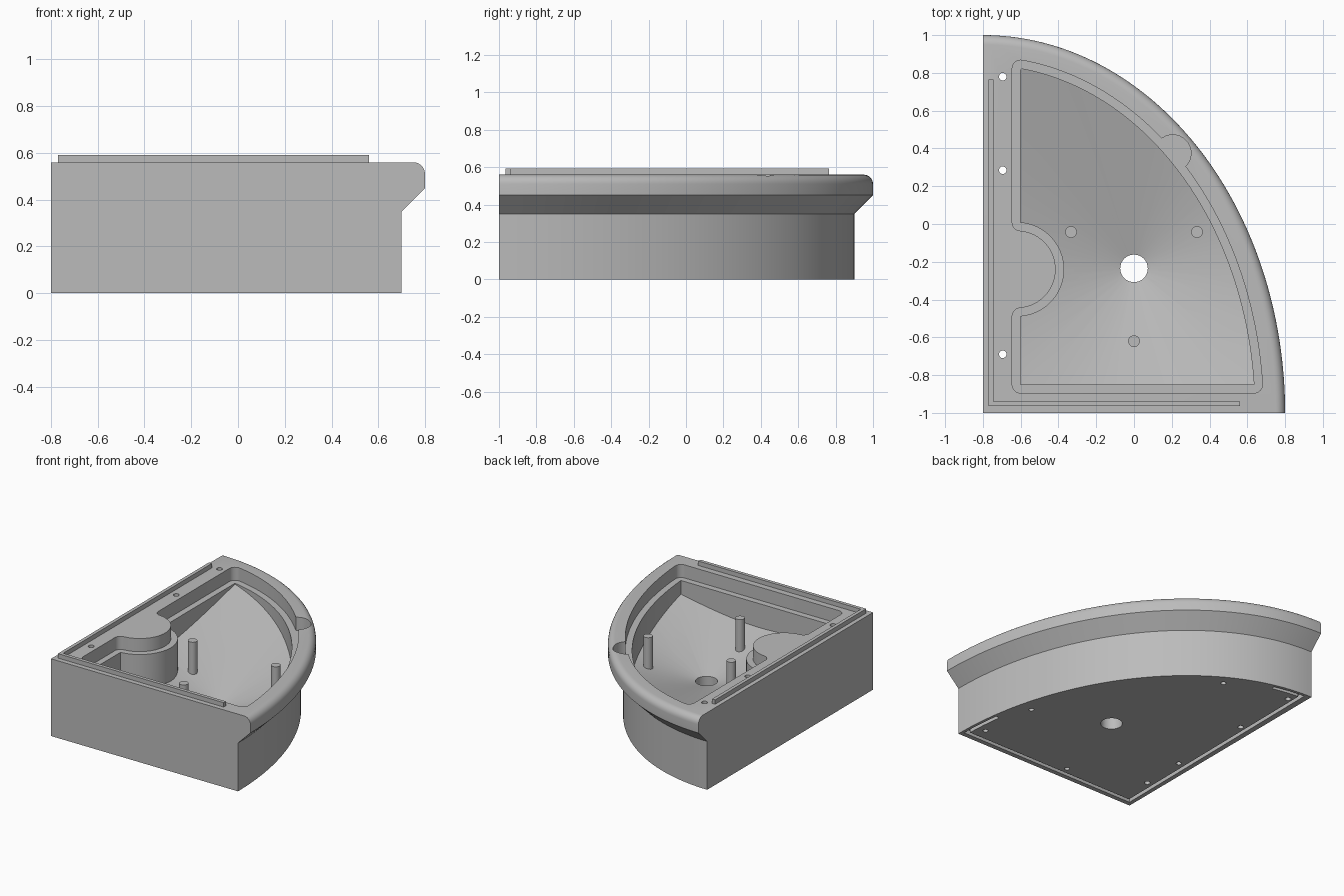
import bpy, bmesh, math
from mathutils import Vector

if "Cube" in bpy.data.objects:
    bpy.data.objects.remove(bpy.data.objects["Cube"])

CORNER = Vector((-0.8, -1.0))   # square corner of the quarter-oval plan
DRAIN = Vector((0, -0.235))
TOP, LEDGE = 0.56, 0.465

grey = bpy.data.materials.new("plain grey")
grey.use_nodes = True
grey.diffuse_color = (0.5, 0.5, 0.5, 1)
grey.node_tree.nodes["Principled BSDF"].inputs["Base Color"].default_value = grey.diffuse_color


def finish(name, bm):
    bmesh.ops.recalc_face_normals(bm, faces=bm.faces)
    mesh = bpy.data.meshes.new(name)
    bm.to_mesh(mesh)
    bm.free()
    mesh.materials.append(grey)
    obj = bpy.data.objects.new(name, mesh)
    bpy.context.collection.objects.link(obj)
    return obj


def stack(name, rings):
    """Solid from matching rings, each (list of 2D points, height)."""
    bm = bmesh.new()
    loops = [[bm.verts.new((p[0], p[1], z)) for p in pts] for pts, z in rings]
    for low, high in zip(loops, loops[1:]):
        for i in range(len(low)):
            j = (i + 1) % len(low)
            bm.faces.new((low[i], low[j], high[j], high[i]))
    bm.faces.new(loops[0])
    bm.faces.new(loops[-1])
    return finish(name, bm)


def prism(name, pts, low, high):
    return stack(name, [(pts, low), (pts, high)])


def circle(centre, r, n=32):
    return [Vector((centre[0] + r * math.cos(2 * math.pi * i / n),
                    centre[1] + r * math.sin(2 * math.pi * i / n))) for i in range(n)]


def oval(inset, start=0.0, end=math.pi / 2, n=64):
    """Points on the oval edge, running from angle start to end."""
    a, b = 1.6 - inset, 2.0 - inset
    angles = [start + (end - start) * i / n for i in range(n + 1)]
    return [CORNER + Vector((a * math.cos(t), b * math.sin(t))) for t in angles]


def grow(pts, d):
    """Offset a counter-clockwise outline outwards with rounded corners."""
    out, n = [], len(pts)
    for i, p in enumerate(pts):
        e1, e2 = p - pts[i - 1], pts[(i + 1) % n] - p
        a1 = math.atan2(-e1.x, e1.y)
        turn = math.atan2(e1.x * e2.y - e1.y * e2.x, e1.dot(e2))
        steps = 8 if turn > 0.3 else 0
        for k in range(steps + 1):
            t = a1 + turn * (k / steps if steps else 0.5) + math.pi
            out.append(p - d * Vector((math.cos(t), math.sin(t))))
    return out


def strip(path, half):
    """Outline of a narrow band with mitred bends."""
    path = [Vector(p) for p in path]
    sides = ([], [])
    for i, p in enumerate(path):
        d1 = (p - path[max(i - 1, 0)]).normalized()
        d2 = (path[min(i + 1, len(path) - 1)] - p).normalized()
        tangent = (d1 + d2).normalized()
        normal = Vector((-tangent.y, tangent.x))
        reach = half / max(abs(tangent.dot(d1 if i else d2)), 0.3)
        sides[0].append(p + normal * reach)
        sides[1].append(p - normal * reach)
    return sides[0] + sides[1][::-1]


def boolean(obj, tool, operation="DIFFERENCE"):
    mod = obj.modifiers.new("cut", "BOOLEAN")
    mod.operation, mod.solver, mod.object = operation, "EXACT", tool
    bpy.context.view_layer.objects.active = obj
    bpy.ops.object.modifier_apply(modifier=mod.name)
    bpy.data.objects.remove(tool)


# Body: upright base, flared lip and rounded top edge
profile = [(0.1, 0), (0.1, 0.35), (0, 0.45)]
for k in range(7):
    t = math.pi / 2 * k / 6
    profile.append((0.05 - 0.05 * math.cos(t), TOP - 0.05 + 0.05 * math.sin(t)))
body = stack("basin_body", [([CORNER] + oval(d), z) for d, z in profile])

# Basin outline: oval edge, straight sides and a round bulge on the left
a, b = 1.44, 1.84
edge = oval(0.16, math.asin(0.15 / b), math.acos(0.2 / a))
bulge_c, bulge_r = Vector((-0.62, -0.24)), 0.25
half = math.acos(0.02 / bulge_r)
bulge = [bulge_c + bulge_r * Vector((math.cos(t), math.sin(t)))
         for t in (half - 2 * half * i / 32 for i in range(33))]
outline = edge + bulge + [Vector((-0.6, -0.85))]

# Funnel-floored basin
basin = prism("basin_cutter", outline, 0.05, 0.7)
slope, far = 0.278, 1.5
funnel = stack("funnel", [(circle(DRAIN, 0.02, 64), 0.126),
                          (circle(DRAIN, far, 64), 0.12 + slope * far),
                          (circle(DRAIN, far, 64), 0.8)])
boolean(basin, funnel, "INTERSECT")
boolean(body, basin)

# Cover recess and finger notch
boolean(body, prism("recess_cutter", grow(outline, 0.045), LEDGE, 0.7))
boolean(body, prism("notch_cutter", circle((0.205, 0.375), 0.097), LEDGE, 0.7))

# Drain and through holes
boolean(body, prism("drain_cutter", circle(DRAIN, 0.073), -0.1, 0.3))
for y in (0.78, 0.285, -0.69):
    boolean(body, prism("hole_cutter", circle((-0.695, y), 0.02, 20), -0.1, 0.7))

# Blind holes underneath
for p in ((0.533, -0.437), (0.587, -0.852), (-0.16, -0.89), (-0.69, -0.355), (-0.227, 0.663)):
    boolean(body, prism("socket_cutter", circle(p, 0.018, 20), -0.1, 0.06))

# Groove underneath that receives the ridge of another unit
groove = (oval(0.135, math.radians(79), math.radians(87.7), 6)
          + [(-0.757, -0.952)] + oval(0.135, math.radians(1.5), math.radians(10.5), 6))
boolean(body, prism("groove_cutter", strip(groove, 0.014), -0.1, 0.035))

# Raised locating ridge
ridge = prism("locating_ridge", strip([(-0.757, 0.765), (-0.757, -0.952), (0.56, -0.952)], 0.0125),
              TOP - 0.01, 0.592)

# Support posts around the drain
posts = []
for deg in (30, 150, 270):
    t = math.radians(deg)
    centre = DRAIN + 0.385 * Vector((math.cos(t), math.sin(t)))
    posts.append(prism("support_post", circle(centre, 0.031, 24), 0.17, 0.453))

bpy.ops.object.select_all(action="DESELECT")
for obj in [body, ridge] + posts:
    obj.select_set(True)
bpy.context.view_layer.objects.active = body
bpy.ops.object.shade_smooth_by_angle(angle=math.radians(25))
